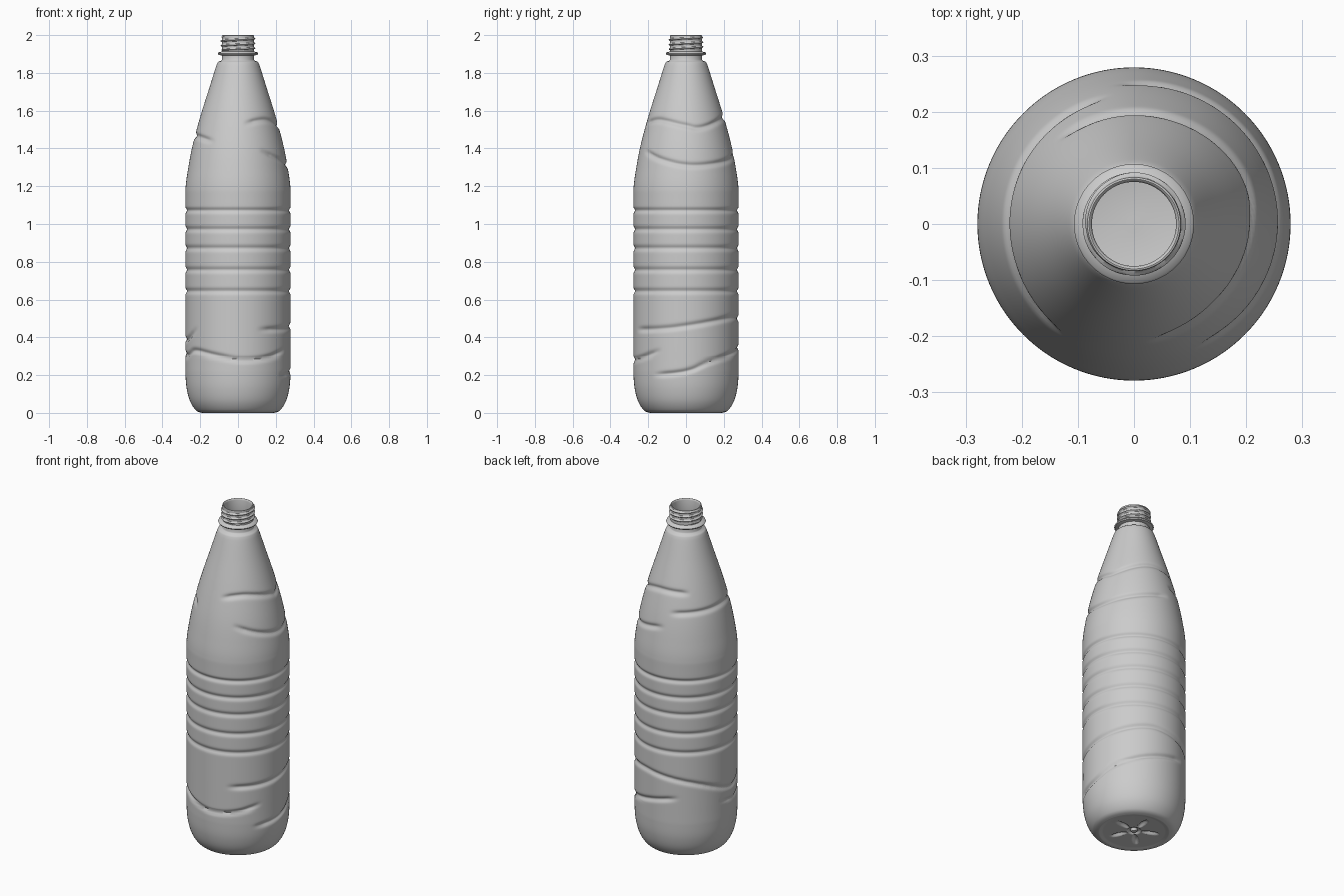
import bpy, bmesh
from math import sin, cos, pi, radians, exp, hypot, ceil

cube = bpy.data.objects.get("Cube")
if cube:
    bpy.data.objects.remove(cube, do_unlink=True)

COLS = 128
STEP = 0.007


def spline(pts, step):
    """Sample a Catmull-Rom curve through 2D points."""
    out = []
    for i in range(len(pts) - 1):
        p0, p1, p2 = pts[max(i - 1, 0)], pts[i], pts[i + 1]
        p3 = pts[min(i + 2, len(pts) - 1)]
        n = max(2, ceil(hypot(p2[0] - p1[0], p2[1] - p1[1]) / step))
        for k in range(n):
            t = k / n
            out.append(tuple(
                b + t * (c - a) / 2
                + t * t * (a - 2.5 * b + 2 * c - d / 2)
                + t ** 3 * (1.5 * (b - c) + (d - a) / 2)
                for a, b, c, d in zip(p0, p1, p2, p3)))
    return out + [pts[-1]]


def line(pts, step):
    """Sample a straight-sided path through 2D points."""
    out = []
    for (a, b), (c, d) in zip(pts, pts[1:]):
        n = max(1, ceil(hypot(c - a, d - b) / step))
        out += [(a + (c - a) * k / n, b + (d - b) * k / n) for k in range(n)]
    return out + [pts[-1]]


# Wavy grooves as (degrees around from the front, height)
grooves = [
    [(8, 1.53), (45, 1.55), (90, 1.52), (112, 1.51), (165, 1.56), (222, 1.56)],
    [(28, 1.39), (60, 1.34), (95, 1.31), (135, 1.325), (187, 1.37)],
    [(192, 1.45), (240, 1.46), (286, 1.465), (328, 1.435)],
    [(22, 0.44), (60, 0.445), (90, 0.46), (150, 0.505), (180, 0.50),
     (225, 0.46), (270, 0.39), (290, 0.395), (310, 0.45)],
    [(256, 0.33), (285, 0.305), (305, 0.33), (340, 0.30), (365, 0.28),
     (395, 0.295), (422, 0.335)],
    [(52, 0.20), (90, 0.22), (120, 0.275), (160, 0.325), (207, 0.375)],
]
ring_heights = [1.072, 0.972, 0.872, 0.757, 0.645]

# For every column, list the grooves crossing it as (height, strength)
crossings = [[] for _ in range(COLS)]
for g in grooves:
    samples = spline(g, 1.0)
    first, last = g[0][0], g[-1][0]
    for c in range(COLS):
        for a in (c * 360 / COLS, c * 360 / COLS + 360):
            if first < a < last:
                z = min(samples, key=lambda s: abs(s[0] - a))[1]
                crossings[c].append((z, min(1, (a - first) / 14, (last - a) / 14)))


def dent(z, col):
    """Depth pressed into the body wall."""
    d = sum(exp(-((z - h) / 0.012) ** 2) for h in ring_heights) * 0.009
    return d + sum(s * exp(-((z - h) / 0.013) ** 2) for h, s in crossings[col]) * 0.011


def thread(z, turn):
    """Height of the screw thread on the neck."""
    fade = max(0, min(1, (z - 1.918) / 0.006, (1.994 - z) / 0.006))
    return 0.008 * fade * max(0, cos(2 * pi * (z / 0.025 - turn)))


def petal(r, angle):
    """Petal-shaped recesses pressed into the base."""
    off = (angle - radians(27) + pi / 5) % (2 * pi / 5) - pi / 5
    d = (r * sin(off) / 0.017) ** 2 + ((r - 0.09) / 0.052) ** 2
    return 0.016 * max(0, 1 - d)


# Profile sections as (radius, height)
base = line([(0.003, 0.004), (0.014, 0.004), (0.02, 0.018), (0.03, 0.018),
             (0.04, 0.008), (0.17, 0.004), (0.19, 0)], 0.005)
body = spline([(0.19, 0), (0.222, 0.013), (0.253, 0.06), (0.271, 0.125),
               (0.278, 0.2), (0.279, 0.3), (0.279, 0.7), (0.279, 1.1),
               (0.277, 1.2), (0.263, 1.3), (0.244, 1.4), (0.219, 1.5),
               (0.19, 1.6), (0.152, 1.72), (0.114, 1.84), (0.103, 1.86)], STEP)
collar = [(0.088, 1.865), (0.085, 1.87), (0.085, 1.892), (0.104, 1.896),
          (0.107, 1.902), (0.104, 1.908), (0.084, 1.914)]
neck = line([(0.084, 1.918), (0.084, 1.995)], 0.0028)
inside = [(0.083, 1.999), (0.08, 2.0), (0.077, 1.998), (0.075, 1.99),
          (0.075, 1.87), (0.094, 1.83), (0.165, 1.6), (0.22, 1.4),
          (0.255, 1.2), (0.257, 0.2), (0.235, 0.09), (0.18, 0.035), (0.01, 0.04)]

rows = ([("base", p) for p in base[:-1]] + [("body", p) for p in body]
        + [("collar", p) for p in collar] + [("neck", p) for p in neck]
        + [("inside", p) for p in inside])

# Sweep the profile round the axis, pressing in the details
bm = bmesh.new()
rings = []
for part, (r0, z0) in rows:
    ring = []
    for c in range(COLS):
        angle = 2 * pi * c / COLS
        r, z = r0, z0
        if part == "base":
            z += petal(r, angle)
        elif part == "body":
            r -= dent(z, c)
        elif part == "neck":
            r += thread(z, c / COLS)
        ring.append(bm.verts.new((r * sin(angle), -r * cos(angle), z)))
    rings.append(ring)
for low, high in zip(rings, rings[1:]):
    for c in range(COLS):
        n = (c + 1) % COLS
        bm.faces.new((low[c], low[n], high[n], high[c]))
bm.faces.new(rings[0][::-1])
bm.faces.new(rings[-1])
bmesh.ops.recalc_face_normals(bm, faces=bm.faces)

mesh = bpy.data.meshes.new("bottle")
bm.to_mesh(mesh)
bm.free()
bottle = bpy.data.objects.new("bottle", mesh)
bpy.context.collection.objects.link(bottle)

# Single plain grey plastic
grey = bpy.data.materials.new("grey plastic")
grey.use_nodes = True
colour = (0.6, 0.6, 0.6, 1)
grey.diffuse_color = colour
grey.node_tree.nodes["Principled BSDF"].inputs["Base Color"].default_value = colour
mesh.materials.append(grey)

bpy.context.view_layer.objects.active = bottle
bottle.select_set(True)
bpy.ops.object.shade_smooth_by_angle(angle=radians(50))
